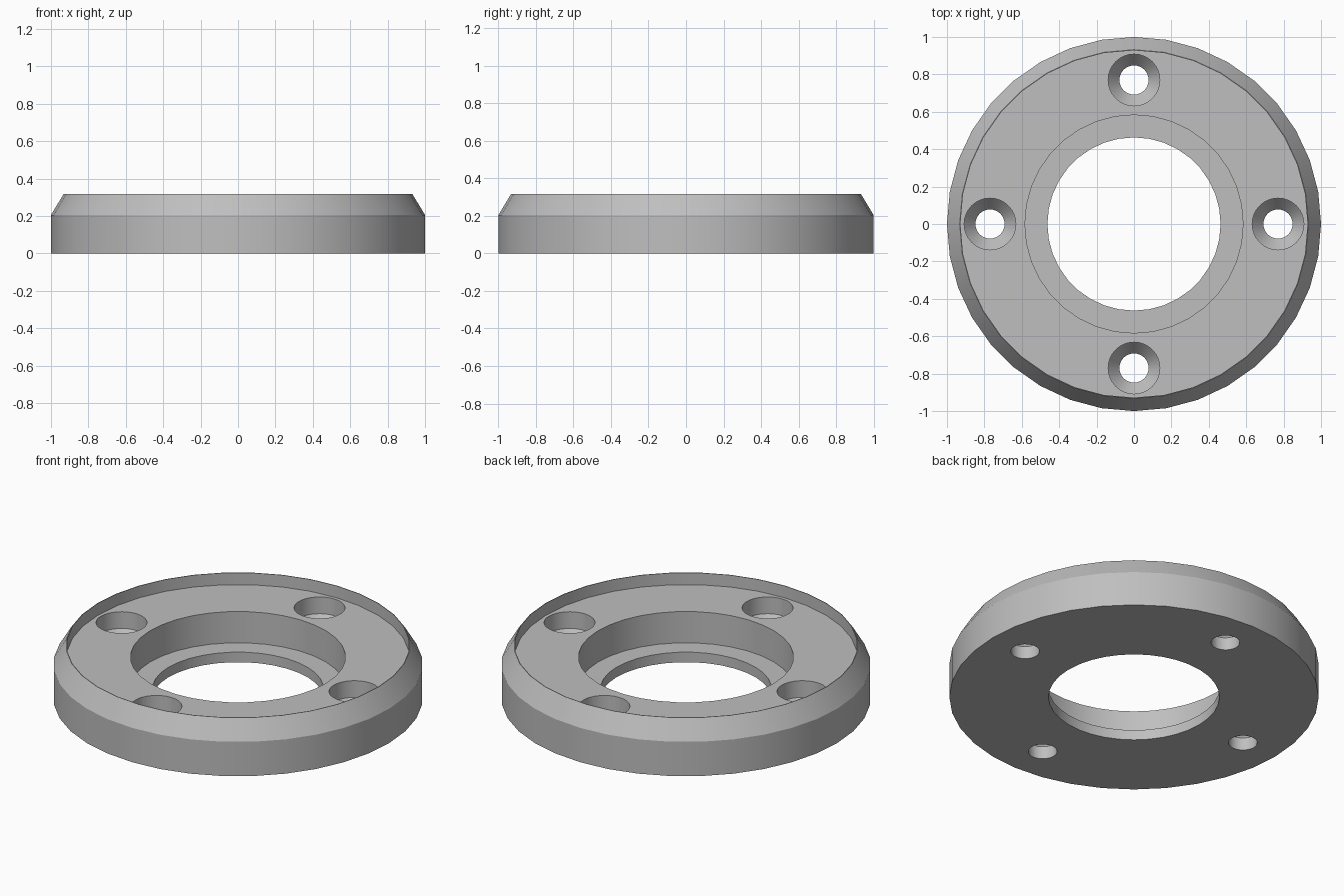
import bpy, bmesh, math

cube = bpy.data.objects.get("Cube")
if cube:
    bpy.data.objects.remove(cube, do_unlink=True)

# Plain grey metal
grey = bpy.data.materials.new("grey_metal")
grey.use_nodes = True
colour = (0.52, 0.52, 0.52, 1)
grey.diffuse_color = colour
grey.node_tree.nodes["Principled BSDF"].inputs["Base Color"].default_value = colour


def lathe(bm, profile, sides, centre=(0, 0)):
    """Revolve a closed (radius, height) profile about a vertical axis."""
    rings = []
    for i in range(sides):
        a = math.tau * i / sides
        rings.append([bm.verts.new((centre[0] + r * math.cos(a),
                                    centre[1] + r * math.sin(a), z))
                      for r, z in profile])
    n = len(profile)
    for i in range(sides):
        p, q = rings[i], rings[(i + 1) % sides]
        for j in range(n):
            k = (j + 1) % n
            bm.faces.new((p[j], q[j], q[k], p[k]))


def make_object(name, bm):
    bmesh.ops.remove_doubles(bm, verts=bm.verts, dist=1e-5)
    bmesh.ops.recalc_face_normals(bm, faces=bm.faces)
    mesh = bpy.data.meshes.new(name)
    bm.to_mesh(mesh)
    bm.free()
    mesh.materials.append(grey)
    obj = bpy.data.objects.new(name, mesh)
    bpy.context.collection.objects.link(obj)
    return obj


# Flange body: chamfered rim, sunken face, stepped centre bore
bm = bmesh.new()
lathe(bm, [(0.463, 0), (1, 0), (1, 0.205), (0.932, 0.318), (0.928, 0.318),
           (0.928, 0.247), (0.583, 0.247), (0.583, 0.06), (0.463, 0.06)], 36)
flange = make_object("flange_ring", bm)

# Four screw holes: wide recess, tapered seat, narrow through hole
bm = bmesh.new()
for i in range(4):
    a = math.tau * i / 4
    bore = [(0.078, -0.1), (0.078, 0.075), (0.138, 0.147), (0.138, 0.4)]
    lathe(bm, [(0, -0.1)] + bore + [(0, 0.4)], 32,
          (0.77 * math.cos(a), 0.77 * math.sin(a)))
# Drop the collapsed strip along each axis
bmesh.ops.remove_doubles(bm, verts=bm.verts, dist=1e-5)
axis_edges = [e for e in bm.edges
              if abs(e.verts[0].co.z - e.verts[1].co.z) > 0.45]
bmesh.ops.delete(bm, geom=axis_edges, context='EDGES')
cutter = make_object("screw_hole_cutter", bm)
cutter.hide_render = True

# Cut the holes, then discard the cutter
cut = flange.modifiers.new("screw_holes", 'BOOLEAN')
cut.operation = 'DIFFERENCE'
cut.solver = 'EXACT'
cut.object = cutter
bpy.ops.object.select_all(action='DESELECT')
flange.select_set(True)
bpy.context.view_layer.objects.active = flange
bpy.ops.object.modifier_apply(modifier=cut.name)
bpy.data.objects.remove(cutter, do_unlink=True)

bpy.ops.object.shade_smooth_by_angle(angle=math.radians(25))
